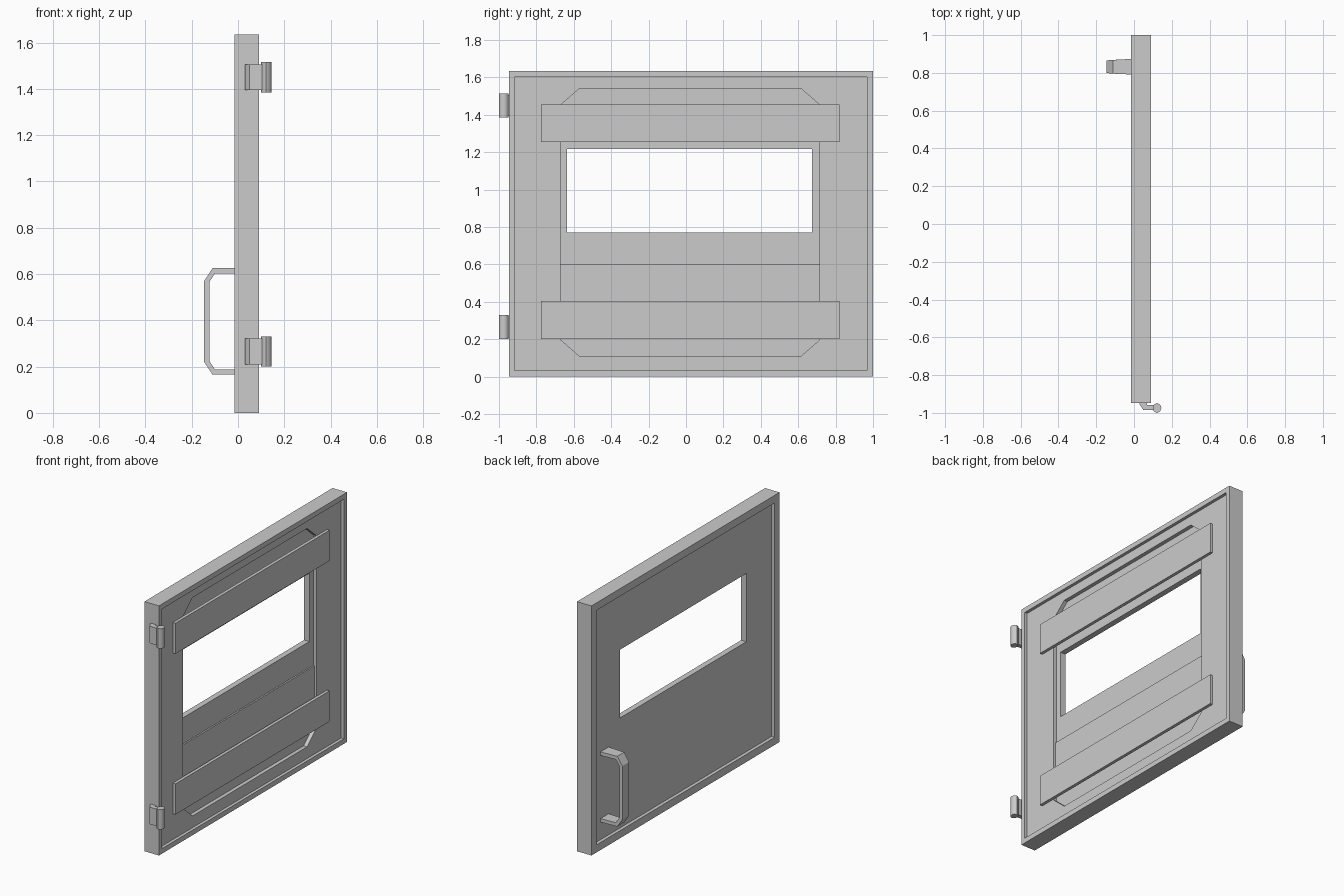
import bpy, bmesh, math
from mathutils import Vector

if "Cube" in bpy.data.objects:
    bpy.data.objects.remove(bpy.data.objects["Cube"], do_unlink=True)

grey = bpy.data.materials.new("plain grey")
grey.use_nodes = True
grey.diffuse_color = (0.6, 0.6, 0.6, 1)
grey.node_tree.nodes["Principled BSDF"].inputs["Base Color"].default_value = (0.6, 0.6, 0.6, 1)


def prism(name, outline, axis, low, high):
    """Extrude a 2D outline along an axis: x takes (y, z) points, y (x, z), z (x, y)."""
    bm = bmesh.new()
    step = Vector([high - low if i == axis else 0 for i in range(3)])
    verts = []
    for p in outline:
        co = list(p)
        co.insert(axis, low)
        verts.append(bm.verts.new(co))
    face = bm.faces.new(verts)
    new = bmesh.ops.extrude_face_region(bm, geom=[face])["geom"]
    bmesh.ops.translate(bm, vec=step, verts=[v for v in new if isinstance(v, bmesh.types.BMVert)])
    bmesh.ops.recalc_face_normals(bm, faces=bm.faces)
    mesh = bpy.data.meshes.new(name)
    bm.to_mesh(mesh)
    bm.free()
    mesh.materials.append(grey)
    obj = bpy.data.objects.new(name, mesh)
    bpy.context.collection.objects.link(obj)
    return obj


def plate(name, x, y, z):
    """Box given by its x, y and z ranges."""
    corners = [(y[0], z[0]), (y[1], z[0]), (y[1], z[1]), (y[0], z[1])]
    return prism(name, corners, 0, *x)


def cut(target, cutter):
    cutter.hide_render = True
    mod = target.modifiers.new("cut", 'BOOLEAN')
    mod.operation, mod.solver, mod.object = 'DIFFERENCE', 'EXACT', cutter
    bpy.context.view_layer.objects.active = target
    bpy.ops.object.modifier_apply(modifier=mod.name)
    bpy.data.objects.remove(cutter, do_unlink=True)


# Door slab with a raised rim on both sides, a chamfered recess and a window
door = plate("door_panel", (-0.015, 0.09), (-0.947, 1.0), (0, 1.635))
cut(door, plate("inside_recess", (0.07, 0.2), (-0.917, 0.968), (0.033, 1.602)))
cut(door, plate("outside_recess", (-0.2, 0.007), (-0.897, 0.95), (0.05, 1.585)))
y0, y1, z0, z1, cy, cz = -0.67, 0.715, 0.11, 1.54, 0.1, 0.087
octagon = [(y0 + cy, z0), (y1 - cy, z0), (y1, z0 + cz), (y1, z1 - cz),
           (y1 - cy, z1), (y0 + cy, z1), (y0, z1 - cz), (y0, z0 + cz)]
cut(door, prism("chamfered_recess", octagon, 0, 0.045, 0.2))
cut(door, plate("window", (-0.3, 0.3), (-0.635, 0.675), (0.77, 1.217)))

# Cross boards and the thin board under the window
plate("upper_board", (0.068, 0.089), (-0.775, 0.82), (1.255, 1.455))
plate("lower_board", (0.068, 0.089), (-0.775, 0.82), (0.202, 0.403))
plate("window_board", (0.04, 0.055), (y0, y1), (0.3, 0.6))

# Hinges: folded leaf and round barrel
leaf = [(0.03, -0.94), (0.03, -0.955), (0.05, -0.985), (0.115, -0.985),
        (0.115, -0.957), (0.07, -0.957), (0.07, -0.94)]
ring = [(0.122 + 0.023 * math.cos(math.tau * i / 8),
         -0.974 + 0.026 * math.sin(math.tau * i / 8)) for i in range(8)]
for label, z in (("lower", 0.265), ("upper", 1.45)):
    prism(label + "_hinge_leaf", leaf, 2, z - 0.056, z + 0.056)
    barrel = prism(label + "_hinge_barrel", ring, 2, z - 0.065, z + 0.065)
    bpy.ops.object.select_all(action='DESELECT')
    barrel.select_set(True)
    bpy.context.view_layer.objects.active = barrel
    bpy.ops.object.shade_smooth_by_angle(angle=math.radians(50))

# Pull handle: chamfered loop, narrowing toward the grip
outer = [(0.01, 0.23), (-0.11, 0.23), (-0.146, 0.175)]
inner = [(0.01, 0.207), (-0.1, 0.207), (-0.124, 0.17)]
mid = 0.395


def loop(half):
    return [(x, mid + h) for x, h in half] + [(x, mid - h) for x, h in reversed(half)]


handle = prism("pull_handle", loop(outer) + loop(inner)[::-1], 1, 0.79, 0.875)
for v in handle.data.vertices:
    v.co.y = 0.833 + (v.co.y - 0.833) * (1 + 1.6 * min(v.co.x + 0.015, 0))
